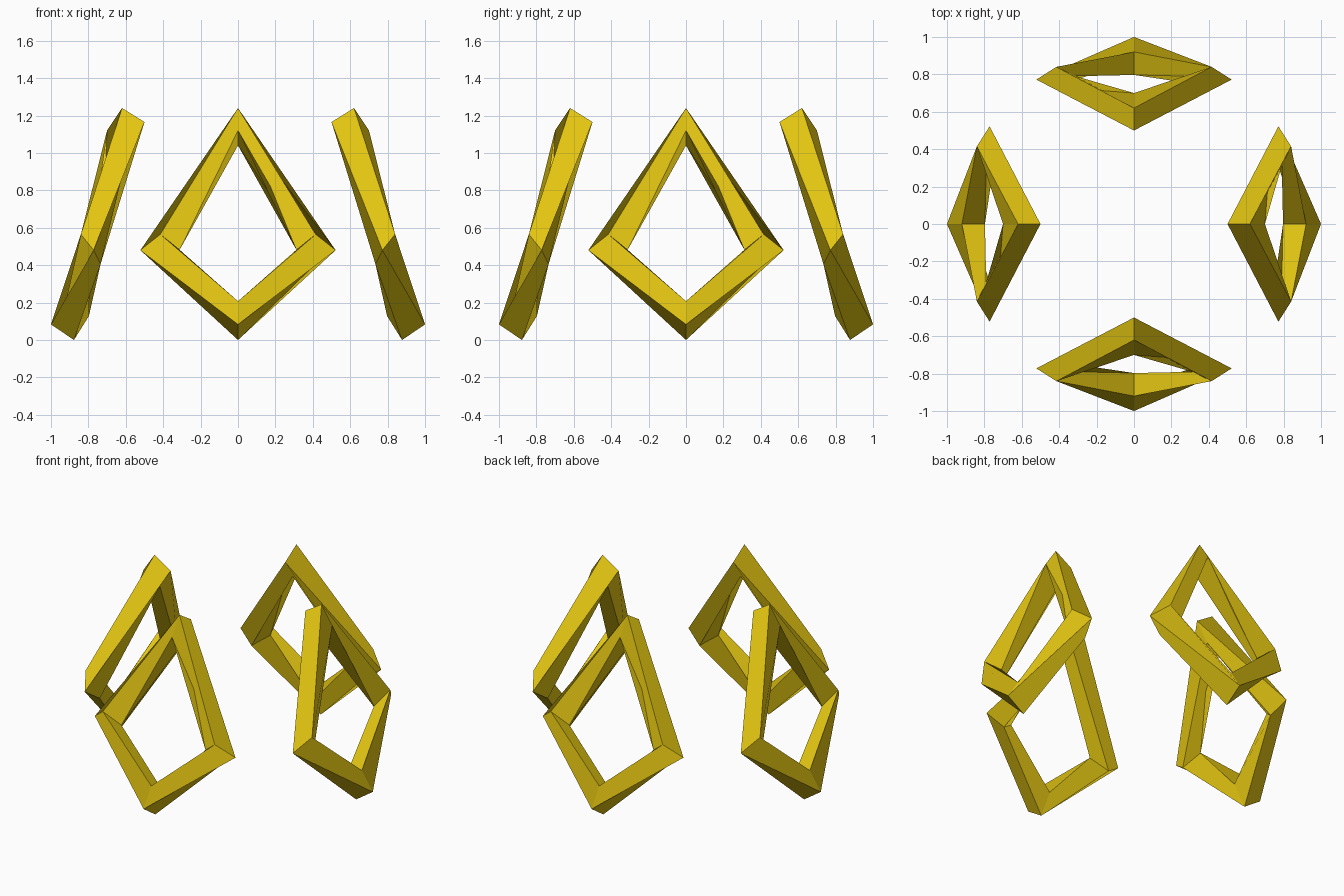
import bpy, bmesh, math
from mathutils import Matrix

if "Cube" in bpy.data.objects:
    bpy.data.objects.remove(bpy.data.objects["Cube"])

gold = bpy.data.materials.new("golden yellow")
gold.diffuse_color = (0.78, 0.57, 0.006, 1)
gold.use_nodes = True
gold.node_tree.nodes["Principled BSDF"].inputs["Base Color"].default_value = gold.diffuse_color

# Square bar sections at the corners of one kite frame: (outward, sideways, height)
TOP = [(0.50, 0, 1.165), (0.62, 0, 1.24), (0.70, 0, 1.12), (0.58, 0, 1.04)]
SIDE = [(0.772, 0.522, 0.48), (0.84, 0.415, 0.565), (0.79, 0.312, 0.482), (0.735, 0.415, 0.405)]
BOTTOM = [(1.0, 0, 0.083), (0.92, 0, 0.207), (0.797, 0, 0.128), (0.877, 0, 0.0)]


def kite_frame(name, angle):
    """Closed four-cornered loop of square bars, leaning inward."""
    bm = bmesh.new()
    mirrored = [(x, -y, z) for x, y, z in SIDE]
    rings = [[bm.verts.new(p) for p in sec] for sec in (TOP, SIDE, BOTTOM, mirrored)]
    for i in range(4):
        a, b = rings[i], rings[(i + 1) % 4]
        for j in range(4):
            k = (j + 1) % 4
            bm.faces.new((a[j], a[k], b[k], b[j]))
    bmesh.ops.recalc_face_normals(bm, faces=bm.faces[:])
    bm.transform(Matrix.Rotation(angle, 4, 'Z'))
    me = bpy.data.meshes.new(name)
    bm.to_mesh(me)
    bm.free()
    me.materials.append(gold)
    bpy.context.collection.objects.link(bpy.data.objects.new(name, me))


# Four frames around the vertical axis
for i, side in enumerate(("right", "back", "left", "front")):
    kite_frame(side + "_kite_frame", i * math.pi / 2)
